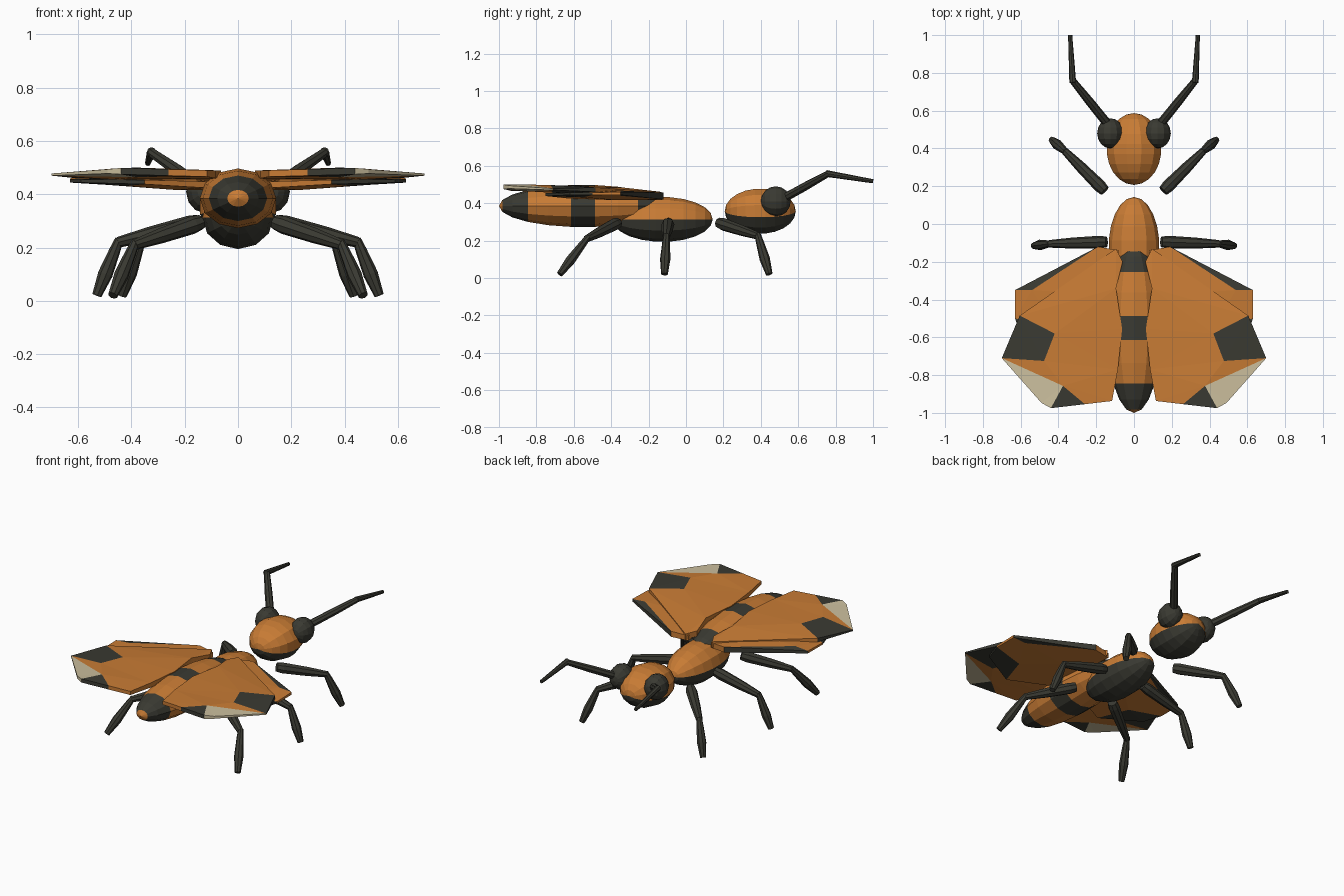
import bpy, bmesh, math
from mathutils import Vector, Matrix

if "Cube" in bpy.data.objects:
    bpy.data.objects.remove(bpy.data.objects["Cube"])


def make_material(name, rgb):
    m = bpy.data.materials.new(name)
    m.use_nodes = True
    m.diffuse_color = (*rgb, 1)
    m.node_tree.nodes["Principled BSDF"].inputs["Base Color"].default_value = (*rgb, 1)
    return m


MATS = [make_material("amber orange", (0.58, 0.2, 0.035)),
        make_material("charcoal", (0.042, 0.042, 0.032)),
        make_material("pale cream", (0.6, 0.52, 0.34))]
ORANGE, DARK, CREAM = range(3)


def finish(name, bm):
    bmesh.ops.recalc_face_normals(bm, faces=bm.faces)
    mesh = bpy.data.meshes.new(name)
    bm.to_mesh(mesh)
    bm.free()
    for m in MATS:
        mesh.materials.append(m)
    ob = bpy.data.objects.new(name, mesh)
    bpy.context.collection.objects.link(ob)
    return ob


def ellipsoid(name, centre, radii, rule, segs=12, rings=11, turn=0.0):
    """Faceted ellipsoid with poles on y; rule(unit face centre) gives the colour."""
    bm = bmesh.new()
    bmesh.ops.create_uvsphere(bm, u_segments=segs, v_segments=rings, radius=1)
    bm.transform(Matrix.Rotation(math.pi / 2, 4, 'X') @ Matrix.Rotation(turn, 4, 'Z'))
    for f in bm.faces:
        f.material_index = rule(f.calc_center_median())
    bm.transform(Matrix.Translation(centre) @ Matrix.Diagonal((*radii, 1)))
    return finish(name, bm)


def limb(name, stations, sides=8):
    """Tapered straight pieces; each piece is a list of (point, radius)."""
    bm = bmesh.new()
    for piece in stations:
        axis = Vector(piece[-1][0]) - Vector(piece[0][0])
        rot = axis.to_track_quat('Z', 'Y')
        loops = []
        for p, r in piece:
            loops.append([bm.verts.new(Vector(p) + rot @ Vector(
                (r * math.cos(math.tau * k / sides), r * math.sin(math.tau * k / sides), 0)))
                for k in range(sides)])
        for a, b in zip(loops, loops[1:]):
            for k in range(sides):
                n = (k + 1) % sides
                bm.faces.new((a[k], a[n], b[n], b[k]))
        bm.faces.new(loops[0][::-1])
        bm.faces.new(loops[-1])
    for f in bm.faces:
        f.material_index = DARK
    return finish(name, bm)


def wing(name, points, panels, side):
    """Closed thin plate from named points (x, y, z, half thickness) and coloured panels."""
    bm = bmesh.new()
    top, low = {}, {}
    for key, (x, y, z, t) in points.items():
        top[key] = bm.verts.new((side * x, y, z + t))
        low[key] = bm.verts.new((side * x, y, z - t))
    edges = {}
    for colour, keys in panels:
        for vs in (top, low):
            bm.faces.new([vs[k] for k in keys]).material_index = colour
        for a, b in zip(keys, keys[1:] + keys[0]):
            edges.setdefault(frozenset(a + b), []).append((a, b, colour))
    # rim along edges used by one panel only
    for uses in edges.values():
        if len(uses) == 1:
            a, b, colour = uses[0]
            bm.faces.new((top[a], top[b], low[b], low[a])).material_index = colour
    bmesh.ops.triangulate(bm, faces=[f for f in bm.faces if len(f.verts) > 3])
    return finish(name, bm)


def between(a, b, t):
    return Vector(a).lerp(Vector(b), t)


# Body
ellipsoid("head", (0, 0.397, 0.357), (0.15, 0.19, 0.125),
          lambda c: DARK if c.z < -0.2 * math.sqrt(max(0, 1 - c.y ** 2)) else ORANGE,
          turn=math.pi / 12)
ellipsoid("thorax", (0, -0.125, 0.313), (0.135, 0.268, 0.12),
          lambda c: DARK if c.z < 0 else ORANGE)


def abdomen_rule(c):
    ring = int(math.acos(max(-1, min(1, c.y))) / math.pi * 11)
    return DARK if ring in (1, 2, 5, 8, 9) else ORANGE


ellipsoid("abdomen", (0, -0.55, 0.385), (0.145, 0.45, 0.113), abdomen_rule)

# Wing layouts for one side
UPPER = {
    "a": (0.095, -0.13, 0.442, 0.018), "c": (0.605, -0.485, 0.472, 0.012),
    "d": (0.70, -0.71, 0.474, 0.004), "e": (0.49, -0.947, 0.486, 0.008),
    "f": (0.44, -0.975, 0.487, 0.012), "g": (0.116, -0.937, 0.478, 0.012),
    "h": (0.085, -0.77, 0.475, 0.015), "i": (0.063, -0.555, 0.473, 0.016),
    "j": (0.095, -0.34, 0.466, 0.018), "k": (0.06, -0.2, 0.445, 0.018),
    "m": (0.42, -0.58, 0.474, 0.02), "n": (0.476, -0.725, 0.476, 0.02),
    "o": (0.376, -0.857, 0.482, 0.018), "p": (0.26, -0.954, 0.482, 0.012)}
UPPER_PANELS = [(DARK, "cmnd"), (CREAM, "dofe"), (DARK, "opf"), (ORANGE, "akjmc"),
                (ORANGE, "jihnm"), (ORANGE, "nhgo"), (ORANGE, "ogp"), (ORANGE, "nod")]
LOWER = {
    "a": (0.08, -0.14, 0.432, 0.016), "b": (0.19, -0.12, 0.438, 0.018),
    "c": (0.63, -0.35, 0.452, 0.008), "d": (0.54, -0.35, 0.453, 0.014),
    "e": (0.63, -0.5, 0.45, 0.006), "f": (0.59, -0.62, 0.45, 0.006),
    "g": (0.35, -0.75, 0.446, 0.008), "h": (0.42, -0.55, 0.447, 0.016),
    "i": (0.12, -0.62, 0.436, 0.012), "j": (0.23, -0.37, 0.442, 0.026)}
LOWER_PANELS = [(DARK, "bcd"), (ORANGE, "dce"), (ORANGE, "deh"), (DARK, "efgh"),
                (ORANGE, "abj"), (ORANGE, "bdj"), (ORANGE, "djh"),
                (ORANGE, "jih"), (ORANGE, "hig"), (ORANGE, "aji")]

# Legs: hip, knee, foot
LEGS = {"front": ((0.155, 0.175, 0.295), (0.365, 0.385, 0.225), (0.435, 0.445, 0.02)),
        "middle": ((0.145, -0.095, 0.295), (0.45, -0.105, 0.22), (0.53, -0.115, 0.02)),
        "rear": ((0.14, -0.365, 0.295), (0.39, -0.53, 0.21), (0.47, -0.675, 0.02))}

for side, label in ((1, "left"), (-1, "right")):
    def flip(p):
        return Vector((side * p[0], p[1], p[2]))

    ellipsoid(label + "_eye", flip((0.125, 0.48, 0.41)), (0.07, 0.08, 0.08),
              lambda c: DARK, rings=8)
    wing(label + "_upper_wing", UPPER, UPPER_PANELS, side)
    wing(label + "_lower_wing", LOWER, LOWER_PANELS, side)

    for part, joints in LEGS.items():
        hip, knee, foot = map(flip, joints)
        limb(f"{label}_{part}_leg", [
            [(hip, 0.028), (between(hip, knee, 0.12), 0.034),
             (between(hip, knee, 0.6), 0.029), (knee, 0.02)],
            [(between(knee, foot, -0.06), 0.016), (between(knee, foot, 0.15), 0.021),
             (between(knee, foot, 0.6), 0.028), (foot, 0.018)]])

    # Antenna with one bend
    base, bend, tip = map(flip, ((0.14, 0.53, 0.43), (0.325, 0.76, 0.557), (0.338, 1.0, 0.517)))
    limb(label + "_antenna", [
        [(base, 0.024), (between(base, bend, 0.5), 0.023), (bend, 0.018)],
        [(between(bend, tip, -0.05), 0.018), (tip, 0.011)]])
